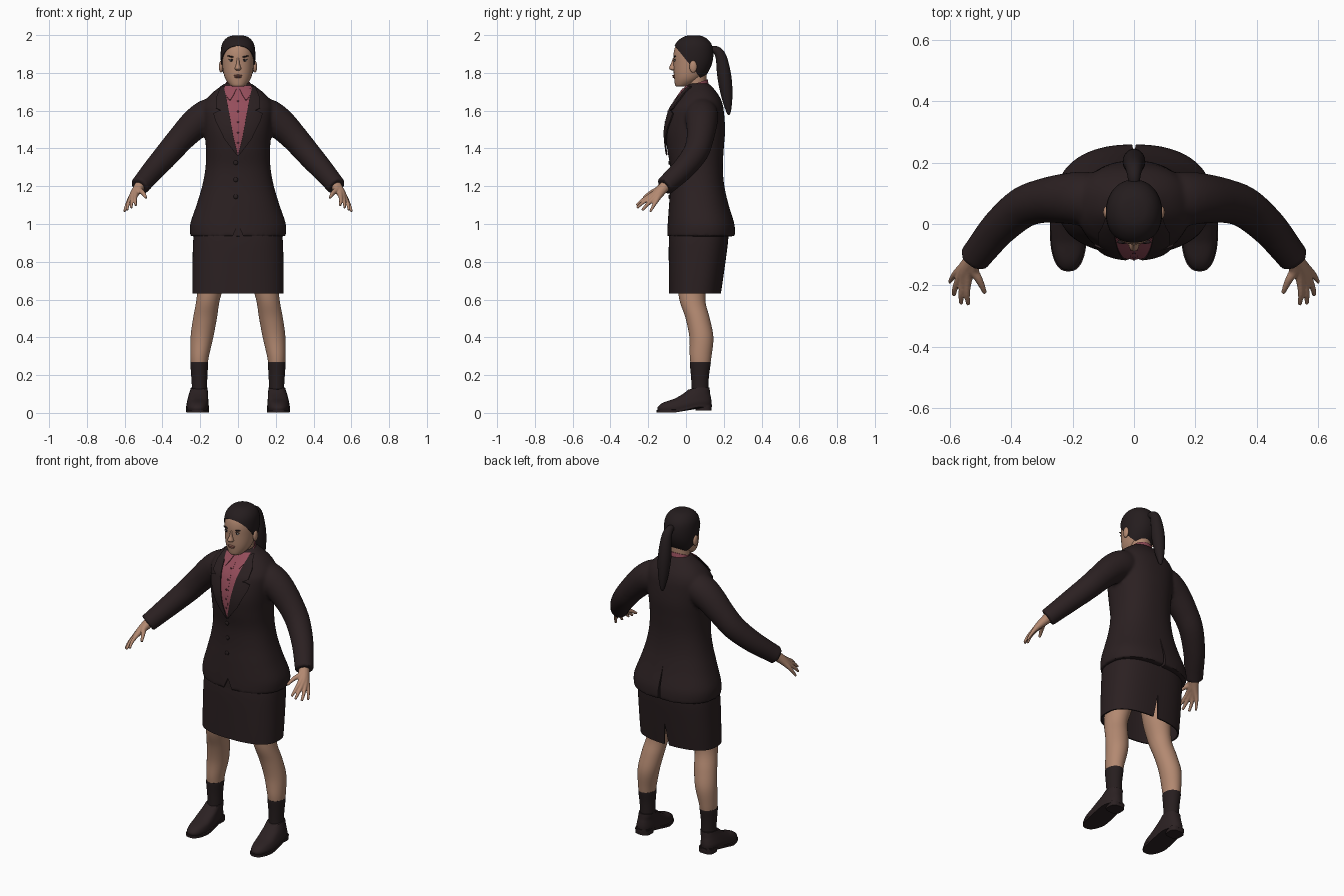
import bpy, bmesh, math
from mathutils import Vector, Matrix

if "Cube" in bpy.data.objects:
    bpy.data.objects.remove(bpy.data.objects["Cube"], do_unlink=True)


def colour(name, r, g, b):
    m = bpy.data.materials.new(name)
    m.use_nodes = True
    m.diffuse_color = (r, g, b, 1)
    node = m.node_tree.nodes["Principled BSDF"]
    node.inputs["Base Color"].default_value = (r, g, b, 1)
    node.inputs["Roughness"].default_value = 0.8
    return m


SUIT = colour("dark suit cloth", .024, .0145, .0155)
HAIR = colour("dark hair", .018, .012, .013)
SHIRT = colour("rose shirt", .30, .075, .105)
BUTTON = colour("dark rose button", .12, .03, .045)
SKIN = colour("skin", .45, .25, .165)
LIPS = colour("lips", .30, .12, .09)
WHITE = colour("eye white", .5, .45, .4)
SHOE = colour("dark leather", .024, .015, .016)
SOCK = colour("dark sock", .02, .013, .0135)


def spline(rows, k):
    """Catmull-Rom through tuples of numbers."""
    out = []
    for i in range(len(rows) - 1):
        a, b, c, d = (rows[max(i - 1, 0)], rows[i], rows[i + 1], rows[min(i + 2, len(rows) - 1)])
        for s in range(k):
            t = s / k
            out.append(tuple(q + .5 * t * (r - p + t * (2 * p - 5 * q + 4 * r - w + t * (3 * (q - r) + w - p)))
                             for p, q, r, w in zip(a, b, c, d)))
    return out + [tuple(rows[-1])]


def skin_rings(bm, rings, cap):
    loops = [[bm.verts.new(co) for co in ring] for ring in rings]
    n = len(loops[0])
    for a, b in zip(loops, loops[1:]):
        for j in range(n):
            bm.faces.new((a[j], a[(j + 1) % n], b[(j + 1) % n], b[j]))
    if cap:
        bm.faces.new(loops[0][::-1])
        bm.faces.new(loops[-1])


def loft(rows, k=5, n=48, p=2.0, cap=True, bm=None):
    """Stack of rounded sections: (z, centre x, half width, front y, back y)."""
    bm = bm or bmesh.new()
    rings = []
    for z, cx, hw, yf, yb in spline(rows, k):
        ring = []
        for j in range(n):
            c, s = math.cos(math.tau * j / n), math.sin(math.tau * j / n)
            ring.append((cx + hw * math.copysign(abs(c) ** (2 / p), c),
                         (yf + yb) / 2 + (yb - yf) / 2 * math.copysign(abs(s) ** (2 / p), s), z))
        rings.append(ring)
    skin_rings(bm, rings, cap)
    return bm


def tube(pts, k=5, n=20, side=1, bm=None):
    """Round tube through (x, y, z, radius)."""
    bm = bm or bmesh.new()
    path = spline([(x * side, y, z, r) for x, y, z, r in pts], k)
    rings = []
    for i, q in enumerate(path):
        t = Vector(path[min(i + 1, len(path) - 1)][:3]) - Vector(path[max(i - 1, 0)][:3])
        u = t.cross(Vector((1, 0, 0))).normalized()
        v = t.normalized().cross(u)
        rings.append([Vector(q[:3]) + q[3] * (u * math.cos(math.tau * j / n) + v * math.sin(math.tau * j / n))
                      for j in range(n)])
    skin_rings(bm, rings, True)
    return bm


def make(name, bm, mat, mods=(), angle=45, recalc=True):
    """Turn a bmesh into a finished object with its modifiers applied."""
    if recalc:
        bmesh.ops.recalc_face_normals(bm, faces=bm.faces[:])
    me = bpy.data.meshes.new(name)
    bm.to_mesh(me)
    bm.free()
    me.materials.append(mat)
    ob = bpy.data.objects.new(name, me)
    bpy.context.scene.collection.objects.link(ob)
    for kind, settings in mods:
        mod = ob.modifiers.new(kind.lower(), kind)
        for key, value in settings.items():
            setattr(mod, key, value)
    if mods:
        bpy.context.view_layer.update()
        dg = bpy.context.evaluated_depsgraph_get()
        baked = bpy.data.meshes.new_from_object(ob.evaluated_get(dg))
        ob.modifiers.clear()
        ob.data = baked
        if not baked.materials:
            baked.materials.append(mat)
    bpy.ops.object.select_all(action='DESELECT')
    ob.select_set(True)
    bpy.context.view_layer.objects.active = ob
    bpy.ops.object.shade_smooth_by_angle(angle=math.radians(angle))
    return ob


MIRROR = ('MIRROR', {})


def thick(t, offset=-1):
    return ('SOLIDIFY', {"thickness": t, "offset": offset})


def fused(voxel, rounds):
    return [('REMESH', {"mode": 'VOXEL', "voxel_size": voxel}),
            ('SMOOTH', {"factor": .5, "iterations": rounds})]


def wedge(name, w, y0, y1, z0, z1):
    """Triangular cutter, wide at the bottom."""
    bm = bmesh.new()
    skin_rings(bm, [[(-w, y, z0), (w, y, z0), (0, y, z1)] for y in (y0, y1)], True)
    ob = make(name, bm, SUIT)
    ob.hide_render = True
    return ob


def cut(ob):
    return ('BOOLEAN', {"object": ob, "operation": 'DIFFERENCE'})


def front(rows, x, z, p):
    """Front surface of a loft at x, z."""
    fine = spline(rows, 8)
    a, b = next(((a, b) for a, b in zip(fine, fine[1:]) if a[0] <= z <= b[0]), fine[-2:])
    t = (z - a[0]) / (b[0] - a[0])
    hw, yf, yb = (a[i] + t * (b[i] - a[i]) for i in (2, 3, 4))
    r = min(abs(x) / hw, .97)
    return (yf + yb) / 2 - (yb - yf) / 2 * (1 - r ** p) ** (1 / p)


def patch(name, rows, body, p, lift, t, mat, mirror=False, cols=10, k=4):
    """Thin plate lying on the front of a loft: rows of (z, x from, x to)."""
    bm = bmesh.new()
    grid = []
    for (a, b) in zip(rows, rows[1:]):
        grid += [[u + (v - u) * s / k for u, v in zip(a, b)] for s in range(k)]
    grid.append(rows[-1])
    vs = [[bm.verts.new((x, front(body, x, z, p) - lift, z))
           for x in (x0 + (x1 - x0) * j / cols for j in range(cols + 1))] for z, x0, x1 in grid]
    for a, b in zip(vs, vs[1:]):
        for j in range(cols):
            bm.faces.new((a[j], a[j + 1], b[j + 1], b[j]))
    make(name, bm, mat, [thick(t, 1)] + [MIRROR] * mirror, recalc=False)


def ball(name, loc, size, mat, tilt=0, mirror=False):
    bm = bmesh.new()
    bmesh.ops.create_uvsphere(bm, u_segments=20, v_segments=12, radius=1, matrix=Matrix.Translation(loc)
                              @ Matrix.Rotation(tilt, 4, 'Y') @ Matrix.Diagonal((*size, 1)))
    make(name, bm, mat, [MIRROR] * mirror)


# Jacket: body and sleeves fused, then vented at the hem
P = 2.3
torso = [(.935, 0, .252, -.10, .26), (1.0, 0, .253, -.097, .256), (1.1, 0, .22, -.09, .226), (1.2, 0, .19, -.082, .203),
         (1.3, 0, .172, -.083, .195), (1.4, 0, .17, -.1, .2), (1.5, 0, .178, -.107, .207), (1.6, 0, .188, -.085, .2),
         (1.64, 0, .18, -.062, .192), (1.67, 0, .16, -.04, .18), (1.7, 0, .13, -.018, .16), (1.73, 0, .09, .004, .135),
         (1.745, 0, .07, .015, .118)]
sleeve = [(.10, .08, 1.60, .08), (.165, .083, 1.57, .088), (.225, .083, 1.53, .082), (.30, .075, 1.455, .072),
          (.365, .052, 1.38, .067), (.44, -.012, 1.295, .06), (.50, -.085, 1.225, .053), (.523, -.115, 1.198, .051)]
jacket = loft(torso, p=P, n=64)
for side in (1, -1):
    tube(sleeve, n=32, side=side, bm=jacket)
notch = wedge("hem_notch_cutter", .035, -.2, -.09, .92, 1.0)
vent = wedge("vent_cutter", .008, .19, .35, .92, 1.13)
make("jacket", jacket, SUIT, fused(.009, 4) + [cut(notch), cut(vent)])

# Shirt front, lapels and collars laid on the jacket
patch("shirt_front", [(1.365, -.002, .002), (1.45, -.022, .022), (1.55, -.04, .04), (1.65, -.058, .058),
                      (1.73, -.072, .072)], torso, P, .003, .004, SHIRT)
patch("shirt_placket", [(1.385, -.005, .005), (1.42, -.011, .011), (1.68, -.011, .011)], torso, P, .006, .003, SHIRT)
patch("lapel", [(1.365, .0005, .006), (1.45, .022, .07), (1.55, .04, .118), (1.585, .046, .127), (1.598, .048, .1)],
      torso, P, .005, .007, SUIT, True)
patch("jacket_collar", [(1.598, .048, .085), (1.612, .051, .115), (1.66, .06, .115), (1.725, .071, .088)],
      torso, P, .005, .007, SUIT, True)
patch("shirt_collar_flap", [(1.655, .04, .046), (1.68, .024, .064), (1.715, .008, .072)],
      torso, P, .008, .005, SHIRT, True)
for i in range(5):
    z = 1.43 + .055 * i
    ball(f"shirt_button_{i + 1}", (0, front(torso, 0, z, P) - .009, z), (.005, .003, .005), BUTTON)
for i, z in enumerate((1.325, 1.235, 1.145)):
    ball(f"jacket_button_{i + 1}", (-.012, front(torso, 0, z, P) - .002, z), (.012, .005, .012), SOCK)

# Shirt collar band, higher at the nape
band = loft([(1.69, 0, .078, -.006, .125), (1.72, 0, .071, -.003, .12), (1.75, 0, .065, .004, .115)], cap=False)
for v in band.verts:
    v.co.z += .35 * (v.co.y - .07)
make("shirt_collar_band", band, SHIRT, [thick(.005)])

# Skirt with a back slit
skirt = loft([(.632, 0, .24, -.09, .185), (.75, 0, .241, -.091, .202), (.9, 0, .238, -.091, .222),
              (.97, 0, .23, -.085, .225)], p=2.5, n=64, cap=False)
slit = wedge("slit_cutter", .018, .08, .35, .61, .77)
make("skirt", skirt, SUIT, [thick(.008), cut(slit)])
for helper in (notch, vent, slit):
    bpy.data.objects.remove(helper, do_unlink=True)

# Legs and socks
make("legs", loft([(.24, .205, .042, .027, .126), (.3, .203, .049, .02, .135), (.4, .191, .06, .018, .145),
                   (.5, .175, .063, -.002, .126), (.6, .158, .062, -.035, .102), (.72, .135, .075, -.05, .115),
                   (.88, .12, .085, -.06, .13)], n=32), SKIN, [MIRROR])
make("socks", loft([(.07, .207, .04, .03, .118), (.13, .204, .04, .03, .118), (.2, .205, .043, .026, .122),
                    (.262, .205, .0475, .02, .131), (.268, .205, .045, .022, .129)], n=32), SOCK, [MIRROR])


# Shoes: upper, sole and heel, lifted toward the back
def raise_heel(bm):
    for v in bm.verts:
        v.co.z += .03 * min(max((v.co.y + .06) / .12, 0), 1)
    return bm


make("shoe_uppers", raise_heel(loft([(.01, .214, .056, -.148, .134), (.03, .214, .058, -.15, .135),
                                     (.052, .212, .055, -.125, .132), (.07, .21, .051, -.075, .128),
                                     (.088, .207, .047, -.02, .126), (.105, .205, .044, .012, .124)],
                                    n=40, p=2.4)), SHOE, [MIRROR])
make("shoe_soles", raise_heel(loft([(.001, .214, .061, -.155, .138), (.014, .214, .061, -.155, .138)],
                                   k=3, n=40, p=2.5)), SHOE, [MIRROR])
make("shoe_heels", loft([(.012, .213, .045, .05, .135), (.04, .213, .046, .05, .137)], k=2, n=28, p=3), SHOE, [MIRROR])

# Hands: five digits fused over the palm
hands = bmesh.new()
WRIST = (.518, -.108, 1.203, .03)
digits = [[(.537, -.15, 1.17, .021), (.543, -.192, 1.148, .013), (.545, -.232, 1.125, .0095), (.541, -.262, 1.098, .007)],
          [(.546, -.15, 1.165, .021), (.557, -.189, 1.138, .013), (.564, -.23, 1.112, .0095), (.564, -.26, 1.085, .007)],
          [(.552, -.146, 1.158, .021), (.571, -.178, 1.128, .013), (.584, -.21, 1.098, .0095), (.588, -.232, 1.072, .007)],
          [(.554, -.14, 1.155, .019), (.58, -.16, 1.118, .012), (.594, -.177, 1.088, .0085), (.602, -.19, 1.064, .006)],
          [(.523, -.15, 1.18, .018), (.507, -.18, 1.168, .013), (.495, -.205, 1.153, .010), (.487, -.225, 1.138, .007)]]
for side in (1, -1):
    for d in digits:
        tube([WRIST] + d, k=4, n=12, side=side, bm=hands)
make("hands", hands, SKIN, fused(.0038, 3))

# Neck and head
make("neck", loft([(1.66, 0, .06, .01, .112), (1.72, 0, .056, .006, .108), (1.8, 0, .056, .0, .11)], n=32), SKIN)
skull = [(1.728, 0, .03, -.052, .0), (1.737, 0, .044, -.058, .03), (1.765, 0, .065, -.062, .075),
         (1.80, 0, .077, -.065, .105), (1.85, 0, .084, -.066, .128), (1.9, 0, .086, -.066, .135),
         (1.94, 0, .081, -.056, .128), (1.97, 0, .065, -.033, .108), (1.988, 0, .04, -.003, .08),
         (1.994, 0, .01, .025, .048)]
make("head", loft(skull, p=2.1), SKIN)
make("nose", loft([(1.812, 0, .008, -.072, -.05), (1.819, 0, .0165, -.086, -.045), (1.828, 0, .016, -.089, -.045),
                   (1.85, 0, .009, -.079, -.045), (1.88, 0, .007, -.069, -.045)], n=20), SKIN)
ball("ears", (.09, .038, 1.833), (.011, .02, .032), SKIN, mirror=True)


def face(x, z, out=0):
    return (x, front(skull, x, z, 2.1) - out, z)


ball("eyes", face(.035, 1.866), (.0135, .004, .005), WHITE, mirror=True)
ball("irises", face(.034, 1.866, .002), (.005, .004, .005), HAIR, mirror=True)
ball("eyelids", face(.035, 1.8715), (.016, .0045, .0022), HAIR, -.1, True)
ball("eyebrows", face(.036, 1.886), (.021, .006, .0038), HAIR, -.2, True)
ball("upper_lip", face(0, 1.786), (.023, .009, .0045), LIPS)
ball("lower_lip", face(0, 1.778), (.019, .009, .005), LIPS)

# Hair cap trimmed along the hairline and nape, with a ponytail
hair = loft([(z + .005 * (z > 1.92), cx, hw + .006, yf - .004, yb + .01) for z, cx, hw, yf, yb in skull], p=2.1)
for co, no in (((0, -.055, 1.937), (0, .105, .085)), ((0, 0, 1.772), (0, 0, 1))):
    bmesh.ops.bisect_plane(hair, geom=hair.verts[:] + hair.edges[:] + hair.faces[:], plane_co=co,
                           plane_no=no, clear_inner=True)
make("hair", hair, HAIR, [thick(.007)])
make("ponytail", tube([(0, .115, 1.912, .018), (0, .155, 1.922, .021), (0, .185, 1.885, .029), (0, .203, 1.78, .037),
                       (0, .216, 1.68, .03), (0, .225, 1.60, .014), (0, .226, 1.578, .004)], k=6, n=24), HAIR)
